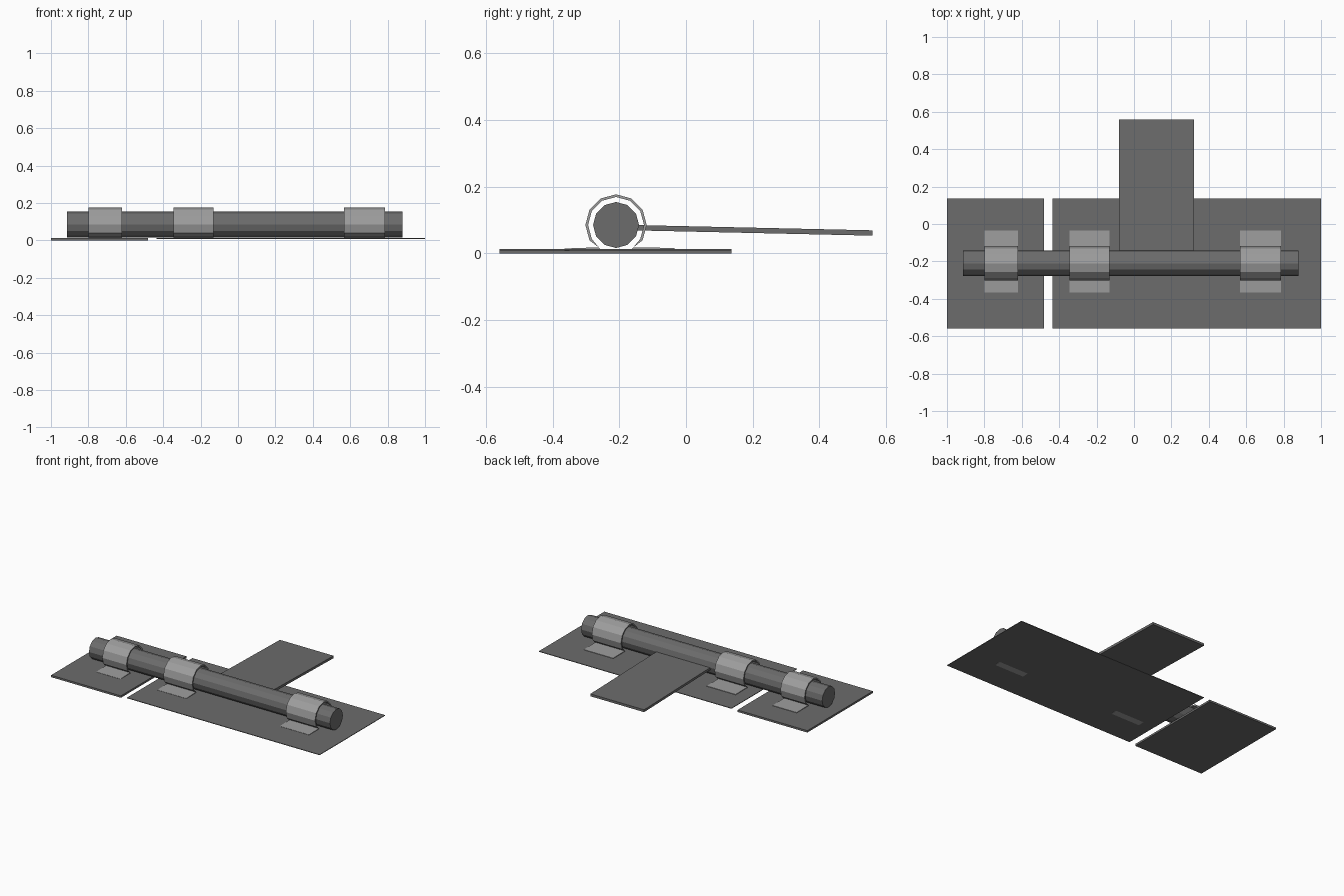
import bpy, bmesh, math

cube = bpy.data.objects.get("Cube")
if cube:
    bpy.data.objects.remove(cube, do_unlink=True)


def make_material(name, value):
    mat = bpy.data.materials.new(name)
    mat.use_nodes = True
    colour = (value, value, value, 1)
    mat.diffuse_color = colour
    mat.node_tree.nodes["Principled BSDF"].inputs["Base Color"].default_value = colour
    return mat


dark_steel = make_material("dark steel", 0.15)
light_steel = make_material("light steel", 0.34)


def extrude_profile(name, profile, x0, x1, mat):
    """Sweep a closed (y, z) profile along x."""
    bm = bmesh.new()
    face = bm.faces.new([bm.verts.new((x0, y, z)) for y, z in profile])
    result = bmesh.ops.extrude_face_region(bm, geom=[face], use_keep_orig=True)
    moved = [v for v in result["geom"] if isinstance(v, bmesh.types.BMVert)]
    bmesh.ops.translate(bm, vec=(x1 - x0, 0, 0), verts=moved)
    bmesh.ops.recalc_face_normals(bm, faces=bm.faces)
    mesh = bpy.data.meshes.new(name)
    bm.to_mesh(mesh)
    bm.free()
    mesh.materials.append(mat)
    obj = bpy.data.objects.new(name, mesh)
    bpy.context.collection.objects.link(obj)
    return obj


def box_profile(y0, y1, z0, z1):
    return [(y0, z0), (y1, z0), (y1, z1), (y0, z1)]


ROD_Y, ROD_Z = -0.21, 0.085


def arc(radius, start, stop, step):
    return [(ROD_Y + radius * math.cos(math.radians(a)),
             ROD_Z + radius * math.sin(math.radians(a)))
            for a in range(start, stop, step)]


# Mounting plates
extrude_profile("keeper_plate", box_profile(-0.56, 0.137, 0, 0.013), -1, -0.48, dark_steel)
extrude_profile("main_plate", box_profile(-0.56, 0.137, 0.009, 0.013), -0.435, 1, dark_steel)

# Sliding bolt and its flat handle
extrude_profile("bolt_rod", arc(0.069, 0, 360, 30), -0.915, 0.88, dark_steel)
handle = [(-0.16, 0.069), (0.56, 0.053), (0.56, 0.069), (-0.16, 0.085)]
extrude_profile("handle", handle, -0.08, 0.32, dark_steel)

# Bent straps: outer skin front to back, then inner skin back to front
outer = [(-0.365, 0.0145), (-0.262, 0.018)] + arc(0.092, 210, -31, -30) \
    + [(-0.158, 0.018), (-0.035, 0.016)]
inner = [(-0.035, 0.011), (-0.163, 0.012)] + arc(0.084, -30, 211, 30) \
    + [(-0.257, 0.012), (-0.365, 0.007)]
for name, x0, x1 in (("keeper_strap", -0.80, -0.62),
                     ("middle_strap", -0.345, -0.13),
                     ("end_strap", 0.567, 0.785)):
    extrude_profile(name, outer + inner, x0, x1, light_steel)
